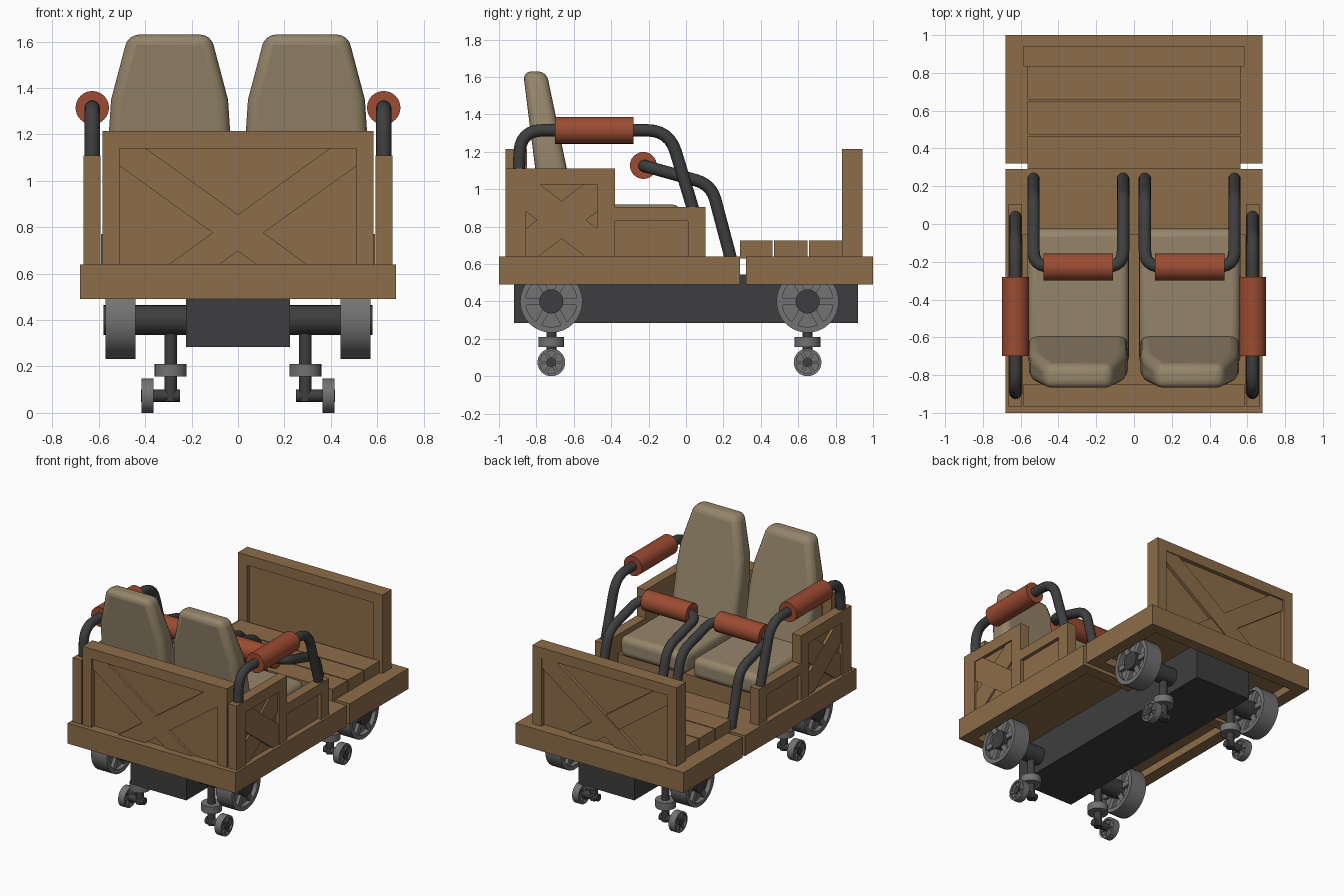
import bpy, bmesh, math
from mathutils import Vector, Matrix

if "Cube" in bpy.data.objects:
    bpy.data.objects.remove(bpy.data.objects["Cube"])

def material(name, rgb):
    m = bpy.data.materials.new(name)
    m.diffuse_color = (*rgb, 1)
    m.use_nodes = True
    m.node_tree.nodes["Principled BSDF"].inputs["Base Color"].default_value = m.diffuse_color
    return m

WOOD = material("brown wood", (0.27, 0.155, 0.068))
SEAT = material("tan padding", (0.30, 0.235, 0.145))
DARK = material("dark metal", (0.048, 0.048, 0.05))
GREY = material("grey wheel", (0.17, 0.17, 0.17))
RED = material("red grip", (0.33, 0.072, 0.032))

def finish(name, bm, mat, smooth=False, bevel=0):
    bmesh.ops.recalc_face_normals(bm, faces=bm.faces)
    me = bpy.data.meshes.new(name)
    bm.to_mesh(me)
    bm.free()
    me.materials.append(mat)
    ob = bpy.data.objects.new(name, me)
    bpy.context.collection.objects.link(ob)
    if bevel:
        b = ob.modifiers.new("round", 'BEVEL')
        b.width, b.segments, b.limit_method, b.angle_limit = bevel, 4, 'ANGLE', math.radians(20)
    if smooth:
        bpy.context.view_layer.objects.active = ob
        ob.select_set(True)
        bpy.ops.object.shade_smooth_by_angle(angle=math.radians(40))
        ob.select_set(False)
    return ob

def box(name, x, y, z, mat, bevel=0):
    bm = bmesh.new()
    bmesh.ops.create_cube(bm, size=1)
    for v in bm.verts:
        v.co = [lo + (c + 0.5) * (hi - lo) for c, (lo, hi) in zip(v.co, (x, y, z))]
    return finish(name, bm, mat, bevel > 0, bevel)

def prism(name, pts, axis, a, b, mat):
    """Extrude (x,z) points along y, or (y,z) points along x."""
    bm = bmesh.new()
    put = (lambda p, t: (t, p[0], p[1])) if axis == 'x' else (lambda p, t: (p[0], t, p[1]))
    A = [bm.verts.new(put(p, a)) for p in pts]
    B = [bm.verts.new(put(p, b)) for p in pts]
    bm.faces.new(A)
    bm.faces.new(B)
    for i in range(len(pts)):
        j = (i + 1) % len(pts)
        bm.faces.new((A[i], A[j], B[j], B[i]))
    return finish(name, bm, mat)

def cyl(name, p, q, r, mat, n=32):
    p, q = Vector(p), Vector(q)
    bm = bmesh.new()
    rot = (q - p).to_track_quat('Z', 'Y').to_matrix().to_4x4()
    bmesh.ops.create_cone(bm, cap_ends=True, segments=n, radius1=r, radius2=r,
                          depth=(q - p).length, matrix=Matrix.Translation((p + q) / 2) @ rot)
    return finish(name, bm, mat, True)

def tube(name, pts, r, fillet, mat):
    pts = [Vector(p) for p in pts]
    path = [pts[0]]
    for a, b, c in zip(pts, pts[1:], pts[2:]):
        s = b + (a - b).normalized() * fillet
        e = b + (c - b).normalized() * fillet
        path += [(1-t)**2 * s + 2*t*(1-t) * b + t*t * e for t in (i / 6 for i in range(7))]
    path.append(pts[-1])
    cu = bpy.data.curves.new(name, 'CURVE')
    cu.dimensions, cu.bevel_depth, cu.bevel_resolution, cu.use_fill_caps = '3D', r, 4, True
    sp = cu.splines.new('POLY')
    sp.points.add(len(path) - 1)
    for q, v in zip(sp.points, path):
        q.co = (*v, 1)
    tmp = bpy.data.objects.new(name + "_path", cu)
    bpy.context.collection.objects.link(tmp)
    bpy.context.view_layer.update()
    bm = bmesh.new()
    me = tmp.to_mesh()
    bm.from_mesh(me)
    bpy.data.objects.remove(tmp)
    finish(name, bm, mat, True)

def wheel(name, s, x0, x1, y, z, R, hub):
    """Ring rim, recessed web and six spokes, axis along x."""
    w = x1 - x0
    bm = bmesh.new()
    prof = [(x0, R), (x1, R), (x1, R*.82), (x1 - w*.25, R*.82), (x1 - w*.25, hub*.5),
            (x0 + w*.25, hub*.5), (x0 + w*.25, R*.82), (x0, R*.82)]
    n = 32
    rings = [[bm.verts.new((s*px, y + r*math.cos(2*math.pi*i/n), z + r*math.sin(2*math.pi*i/n)))
              for px, r in prof] for i in range(n)]
    for i in range(n):
        A, B = rings[i], rings[(i + 1) % n]
        for k in range(8):
            bm.faces.new((A[k], A[(k+1) % 8], B[(k+1) % 8], B[k]))
    finish(name, bm, GREY, True)
    for i in range(6):
        a = i * math.pi / 3
        u, v = (math.cos(a), math.sin(a)), (-math.sin(a), math.cos(a))
        pts = [(y + u[0]*d + v[0]*t, z + u[1]*d + v[1]*t)
               for d, t in ((hub*.6, -R*.11), (R*.85, -R*.11), (R*.85, R*.11), (hub*.6, R*.11))]
        prism(name + "_spoke", pts, 'x', s*(x0 + w*.06), s*(x1 - w*.06), GREY)

# chassis
box("chassis", (-.225, .225), (-.92, .92), (.285, .545), DARK)

# two floor platforms with skirts
for nm, y0, y1 in (("seat_platform", -1, .29), ("step_platform", .32, 1)):
    box(nm, (-.68, .68), (y0, y1), (.545, .64), WOOD)
    for s in (-1, 1):
        box(nm + "_side_skirt", sorted((s*.68, s*.59)), (y0, y1), (.49, .545), WOOD)
    for a, b in ((y0, y0 + .08), (y1 - .08, y1)):
        box(nm + "_end_skirt", (-.59, .59), (a, b), (.49, .545), WOOD)

# floor planks
for a, b in ((.29, .462), (.47, .65), (.658, .835)):
    box("floor_plank", (-.563, .563), (a, b), (.63, .727), WOOD)

# end panels with frames and cross braces
for nm, sy in (("rear_panel", -1), ("front_panel", 1)):
    o, i = .965 if sy < 0 else .943, .85 if sy < 0 else .835
    span = lambda a, b: sorted((sy*a, sy*b))
    box(nm, (-.52, .52), span(i + .025, o - .03), (.6, 1.15), WOOD)
    box(nm + "_top_rail", (-.585, .585), span(i, o), (1.14, 1.215), WOOD)
    for s in (-1, 1):
        box(nm + "_post", sorted((s*.51, s*.585)), span(i, o), (.6, 1.14), WOOD)
        pts = [(-.51, 1.14), (-.396, 1.14), (.326, .62), (.107, .62), (-.51, 1.064)]
        prism(nm + "_brace", [(s*x, z) for x, z in pts], 'y', sy*(o - .035), sy*(o - .01 - .003*s), WOOD)

# stepped side panels, handrails
for s in (-1, 1):
    span = lambda a, b: sorted((s*a, s*b))
    box("side_panel_tall", span(.597, .64), (-.96, -.39), (.6, 1.09), WOOD)
    box("side_panel_low", span(.597, .64), (-.4, .1), (.6, .89), WOOD)
    for y, z in (((-.965, -.38), (1.025, 1.11)), ((-.965, -.855), (.6, 1.025)),
                 ((-.475, -.38), (.6, 1.025)), ((-.38, .105), (.83, .905)), ((.01, .105), (.6, .83))):
        box("side_frame", span(.593, .665), y, z, WOOD)
    for m in (-1, 1):
        pts = [(-.19, 1.025), (-.115, 1.025), (.19, .79), (.19, .64), (.125, .64), (-.19, .88)]
        prism("side_brace", [(-.665 + m*y, z) for y, z in pts], 'x', s*.635, s*(.656 + .003*m), WOOD)
    tube("handrail", [(s*.628, -.895, 1.06), (s*.628, -.885, 1.315), (s*.628, -.09, 1.315),
                      (s*.628, .045, .87)], .033, .12, DARK)
    cyl("handrail_grip", (s*.628, -.70, 1.315), (s*.628, -.28, 1.315), .072, RED)

# bench under the seats
box("bench", (-.59, .59), (-.9, -.055), (.62, .77), WOOD)

# seats and lap bars
for s in (-1, 1):
    c = s * .295
    box("seat_cushion", (c - .268, c + .268), (-.75, -.025), (.765, .917), SEAT, .045)
    half = [(.262, .8), (.262, 1.2), (.252, 1.35), (.178, 1.63)]
    outline = [(c + w, z) for w, z in half] + [(c - w, z) for w, z in reversed(half)]
    back = prism("seat_back", outline, 'y', 0, 1, SEAT)
    for v in back.data.vertices:
        v.co.y = -.74 + (1.6 - v.co.z)*.21 if v.co.y > .5 else -.868 + (1.6 - v.co.z)*.126
    b = back.modifiers.new("round", 'BEVEL')
    b.width, b.segments, b.limit_method, b.angle_limit = .045, 4, 'ANGLE', math.radians(12)
    bpy.context.view_layer.objects.active = back
    back.select_set(True)
    bpy.ops.object.shade_smooth_by_angle(angle=math.radians(40))
    back.select_set(False)
    h = .237
    leg = [(.245, .61), (.135, 1.025), (-.225, 1.125)]
    tube("lap_bar", [(c - h, *p) for p in leg] + [(c + h, *p) for p in reversed(leg)], .033, .085, DARK)
    cyl("lap_bar_grip", (c - .183, -.228, 1.127), (c + .183, -.228, 1.127), .072, RED)

# running wheels, axles and small guide wheels
for y in (-.72, .65):
    for s in (-1, 1):
        cyl("axle", (s*.2, y, .4), (s*.58, y, .4), .064, DARK)
        wheel("running_wheel", s, .442, .57, y, .4, .167, .064)
        cyl("guide_post", (s*.29, y, .05), (s*.29, y, .38), .027, DARK, 20)
        cyl("guide_collar", (s*.29, y, .157), (s*.29, y, .21), .069, GREY)
        cyl("guide_axle", (s*.25, y, .074), (s*.418, y, .074), .026, DARK, 20)
        wheel("guide_wheel", s, .365, .416, y, .074, .074, .026)
